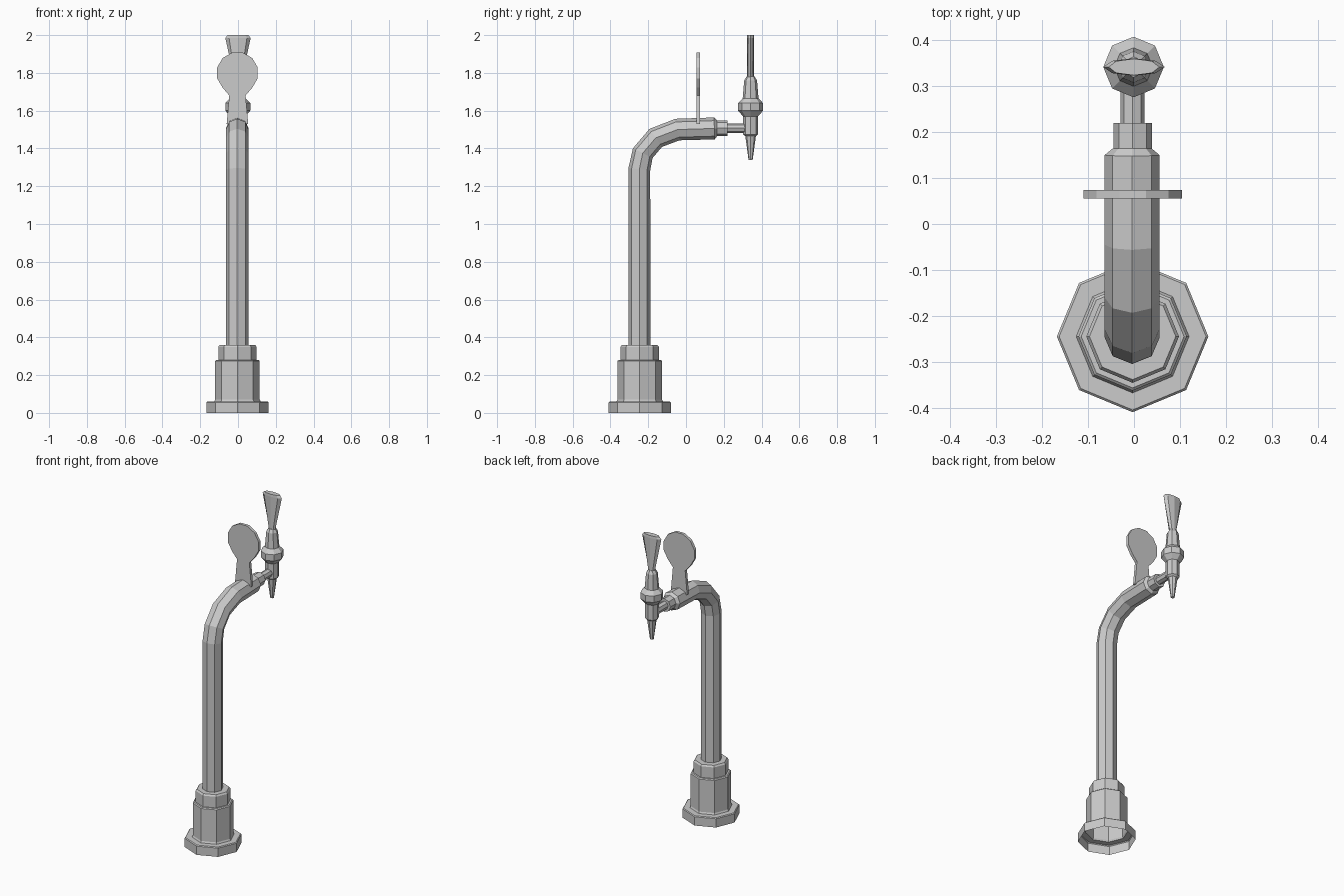
import bpy, bmesh
from math import sin, cos, tau, atan2
from mathutils import Vector

if "Cube" in bpy.data.objects:
    bpy.data.objects.remove(bpy.data.objects["Cube"])


def finish(name, bm):
    bmesh.ops.recalc_face_normals(bm, faces=bm.faces)
    mesh = bpy.data.meshes.new(name)
    bm.to_mesh(mesh)
    bm.free()
    obj = bpy.data.objects.new(name, mesh)
    bpy.context.collection.objects.link(obj)
    return obj


def loft(name, rings, cap_start=True, cap_end=True):
    """Skin a list of point rings with quads."""
    bm = bmesh.new()
    loops = [[bm.verts.new(p) for p in ring] for ring in rings]
    n = len(loops[0])
    for a, b in zip(loops, loops[1:]):
        for i in range(n):
            j = (i + 1) % n
            bm.faces.new((a[i], a[j], b[j], b[i]))
    if cap_start:
        bm.faces.new(loops[0])
    if cap_end:
        bm.faces.new(loops[-1])
    return finish(name, bm)


def ring(center, rx, ry, tilt=0.0, n=8):
    """Ring with its axis in the YZ plane; tilt 0 = up, tau/4 = towards +y."""
    u, v = Vector((1, 0, 0)), Vector((0, cos(tilt), -sin(tilt)))
    c = Vector(center)
    return [c + u * rx * cos(tau * i / n) + v * ry * sin(tau * i / n) for i in range(n)]


def lathe(name, x, y, profile, **caps):
    return loft(name, [ring((x, y, z), r, r) for r, z in profile], **caps)


# Stepped foot, open underneath
lathe("base", -0.003, -0.245,
      [(0.165, 0), (0.165, 0.055), (0.16, 0.06), (0.123, 0.06), (0.118, 0.07),
       (0.118, 0.275), (0.112, 0.28), (0.101, 0.28), (0.101, 0.35),
       (0.094, 0.36), (0.058, 0.36)], cap_start=False, cap_end=False)

# Bent column
path = [(-0.247, 0.34), (-0.247, 1.29), (-0.229, 1.375), (-0.16, 1.456),
        (-0.045, 1.50), (0.15, 1.506)]
pts = [Vector((-0.004, y, z)) for y, z in path]
rings = []
for i, p in enumerate(pts):
    d_in = (p - pts[max(i - 1, 0)]).normalized()
    d_out = (pts[min(i + 1, len(pts) - 1)] - p).normalized()
    d = d_in + d_out
    rings.append(ring(p, 0.06, 0.058, atan2(d.y, d.z)))
rings.append(ring((-0.004, 0.165, 1.507), 0.042, 0.042, tau / 4))
loft("column", rings)

# Outlet collar and thin connecting tube
for name, y0, y1, r in (("outlet_collar", 0.15, 0.22, 0.042),
                        ("connector", 0.21, 0.33, 0.026)):
    loft(name, [ring((-0.003, y, 1.507), r, r, tau / 4) for y in (y0, y1)])

# Tap body with spout and bulged collar
lathe("tap_body", -0.001, 0.342,
      [(0.011, 1.34), (0.028, 1.465), (0.04, 1.475), (0.04, 1.57), (0.066, 1.60),
       (0.066, 1.64), (0.042, 1.665), (0.034, 1.76), (0.022, 1.78)])

# Flared paddle handle
loft("handle", [ring((0, 0.342, z), rx, ry) for z, rx, ry in
                ((1.76, 0.018, 0.018), (1.985, 0.067, 0.019), (2.0, 0.055, 0.018))])

# Flat round badge plate on a flared stem
outline = [(-0.003 + 0.111 * cos(tau * (k + 0.5) / 12), 1.80 + 0.111 * sin(tau * (k + 0.5) / 12))
           for k in range(-2, 8)]
outline += [(-0.046, 1.68), (-0.06, 1.53), (0.054, 1.53), (0.040, 1.68)]
loft("badge_plate", [[(x, y, z) for x, z in outline] for y in (0.056, 0.074)])
